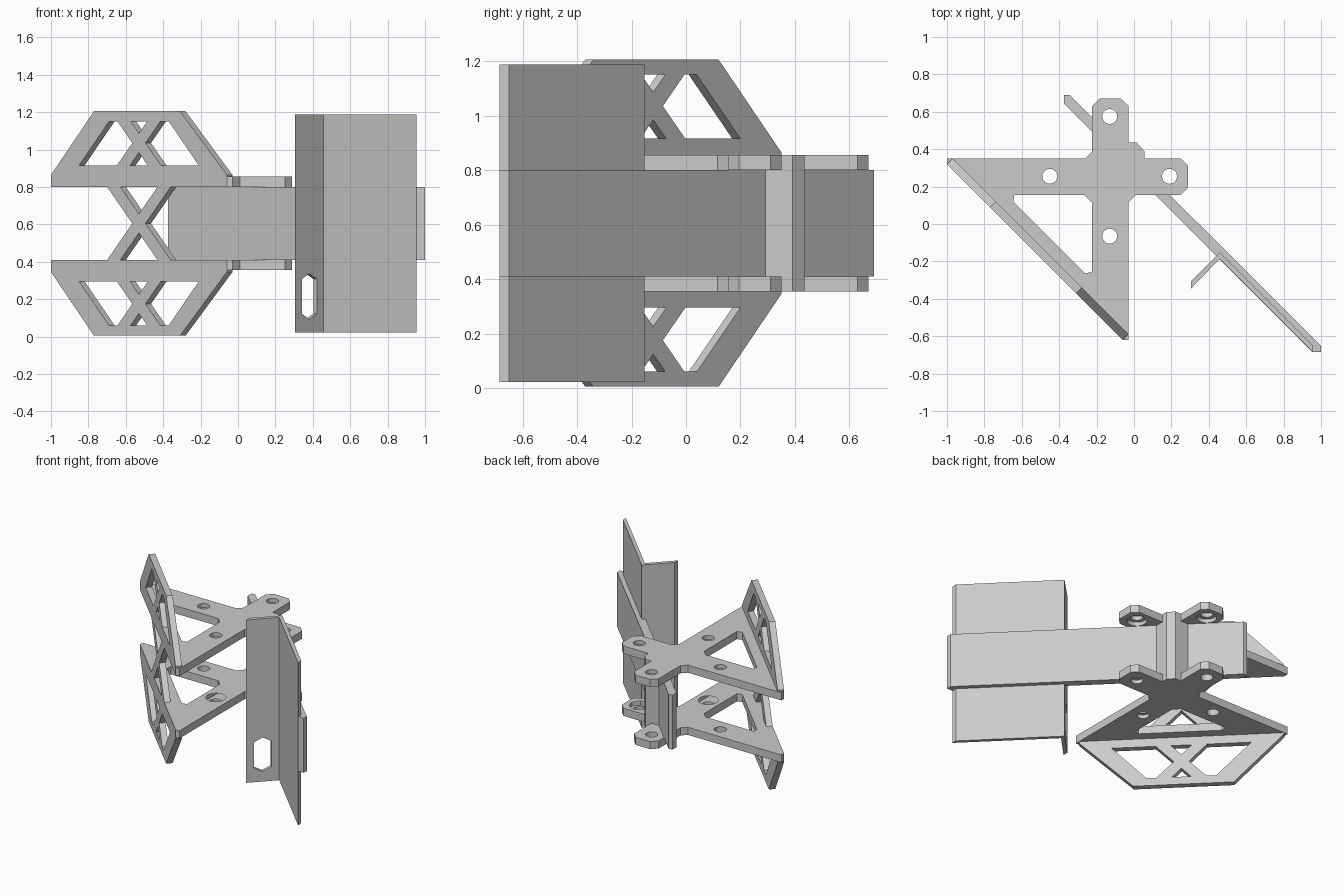
import bpy, bmesh
from math import cos, sin, pi
from mathutils import Matrix

if "Cube" in bpy.data.objects:
    bpy.data.objects.remove(bpy.data.objects["Cube"])

MID = 0.605  # mirror height of the whole assembly


def frame(o, u, v, w):
    return Matrix(((u[0], v[0], w[0], o[0]), (u[1], v[1], w[1], o[1]),
                   (u[2], v[2], w[2], o[2]), (0, 0, 0, 1)))


def prism(name, outline, w0, w1, mat=Matrix(), holes=()):
    """Extrude a filled outline (with holes) from w0 to w1 in a local frame."""
    cu = bpy.data.curves.new(name, 'CURVE')
    cu.dimensions, cu.fill_mode, cu.extrude = '2D', 'BOTH', (w1 - w0) / 2
    for loop in [outline, *holes]:
        sp = cu.splines.new('POLY')
        sp.points.add(len(loop) - 1)
        for p, (x, y) in zip(sp.points, loop):
            p.co = (x, y, 0, 1)
        sp.use_cyclic_u = True
    tmp = bpy.data.objects.new(name + "_curve", cu)
    bpy.context.collection.objects.link(tmp)
    deps = bpy.context.evaluated_depsgraph_get()
    me = bpy.data.meshes.new_from_object(tmp.evaluated_get(deps))
    bpy.data.objects.remove(tmp)
    bm = bmesh.new()
    bm.from_mesh(me)
    bmesh.ops.remove_doubles(bm, verts=bm.verts, dist=1e-5)
    bm.transform(mat @ Matrix.Translation((0, 0, (w0 + w1) / 2)))
    bmesh.ops.recalc_face_normals(bm, faces=bm.faces)
    for f in bm.faces:
        f.smooth = False
    bm.to_mesh(me)
    bm.free()
    ob = bpy.data.objects.new(name, me)
    bpy.context.collection.objects.link(ob)
    return ob


def cut(ob, cutters):
    for c in cutters:
        m = ob.modifiers.new("cut", 'BOOLEAN')
        m.operation, m.solver, m.object = 'DIFFERENCE', 'EXACT', c
    deps = bpy.context.evaluated_depsgraph_get()
    ob_mesh = bpy.data.meshes.new_from_object(ob.evaluated_get(deps))
    ob.modifiers.clear()
    ob.data = ob_mesh
    for c in cutters:
        bpy.data.objects.remove(c)


def circle(c, r, n=32):
    return [(c[0] + r * cos(2 * pi * i / n), c[1] + r * sin(2 * pi * i / n)) for i in range(n)]


def hexagon(cx, cy, a, b, ch):
    """Long hexagon with its points along x."""
    return [(cx - a, cy), (cx - a + ch, cy + b), (cx + a - ch, cy + b),
            (cx + a, cy), (cx + a - ch, cy - b), (cx - a + ch, cy - b)]


# Cross-shaped gusset plates and side trusses, mirrored about the middle height
plate = [(-1, .35), (-.26, .35), (-.225, .385), (-.225, .63), (-.185, .67), (-.07, .67),
         (-.03, .63), (-.03, .435), (.015, .435), (.055, .39), (.055, .35), (.25, .35),
         (.29, .31), (.29, .195), (.25, .155), (.01, .155), (-.03, .115), (-.03, -.62),
         (-.06, -.62), (-1, .32)]
window = [(-.64, .155), (-.265, .155), (-.225, .115), (-.225, -.255), (-.26, -.265), (-.645, .12)]
bolts = [(-.13, .575), (-.13, -.065), (-.45, .255), (.19, .255)]

XC, ZC, H, S = -.53, .43, .035, 1.45  # truss crossing, strut half width and slope
lo, hi = .31, .545
truss = [(-1, .195), (-1, .26), (-.77, .6), (-.31, .6), (-.06, .26), (-.06, .195)]
side_l = [(XC - .32, lo), (XC - .16, hi), (XC - (hi - ZC) / S - H, hi),
          (XC - H, ZC), (XC - (ZC - lo) / S - H, lo)]
side_r = [(2 * XC - x, z) for x, z in side_l]
tri_hi = [(XC, ZC + H * S), (XC + (hi - ZC) / S - H, hi), (XC - (hi - ZC) / S + H, hi)]
tri_lo = [(XC, ZC - H * S), (XC + (ZC - lo) / S - H, lo), (XC - (ZC - lo) / S + H, lo)]

for k, side in ((1, "upper"), (-1, "lower")):
    flat = frame((0, 0, MID), (1, 0, 0), (0, 1, 0), (0, 0, k))
    ob = prism(side + "_gusset_plate", plate, .195, .25, flat,
               [window] + [circle(c, .04) for c in bolts])
    cut(ob, [prism("bore_cutter", circle(c, .065), .15, .222, flat) for c in bolts])
    hyp = frame((0, -.68, MID), (1, -1, 0), (0, 0, k), (1, 1, 0))
    prism(side + "_truss", truss, 0, .03, hyp, [side_l, side_r, tri_hi, tri_lo])

# Crossed struts between the two trusses
q = .195 / S
brace = [(XC - q - H, .195), (XC - q + H, .195), (XC, H * S), (XC + q - H, .195),
         (XC + q + H, .195), (XC + H, 0), (XC + q + H, -.195), (XC + q - H, -.195),
         (XC, -H * S), (XC - q + H, -.195), (XC - q - H, -.195), (XC - H, 0)]
prism("middle_cross_brace", brace, 0, .03,
      frame((0, -.68, MID), (1, -1, 0), (0, 0, 1), (1, 1, 0)))

# Long diagonal beam with one slot, and the post behind it
blade_face = frame((0, .27, MID), (1, -1, 0), (0, 0, 1), (1, 1, 0))


def blade_slot(z):
    return prism("slot_cutter", hexagon(.718, z, .157, .059, .033), -.1, .15, blade_face)


beam = prism("diagonal_beam", [(-.375, .645), (-.375, .69), (-.345, .69), (1, -.65),
                               (1, -.685), (.955, -.685)], .41, .8)
cut(beam, [blade_slot(0)])
prism("rear_post", [(.055, .26), (.055, .39), (.015, .435), (-.12, .435)], .41, .8)

# Tall folded blade: wide panel plus short flange, three slots in each
blade = prism("folded_blade", [(.955, -.685), (.955, -.65), (.4575, -.1525), (.305, -.305),
                               (.305, -.345), (.4575, -.1875)], .022, 1.187)
flange_face = frame((0, -.645, MID), (1, 1, 0), (0, 0, 1), (-1, 1, 0))
cutters = []
for z in (-.39, 0, .39):
    cutters.append(blade_slot(z))
    tall = [(y, x) for x, y in hexagon(z, .38, .122, .041, .03)]
    cutters.append(prism("flange_cutter", tall, -.06, .08, flange_face))
cut(blade, cutters)
